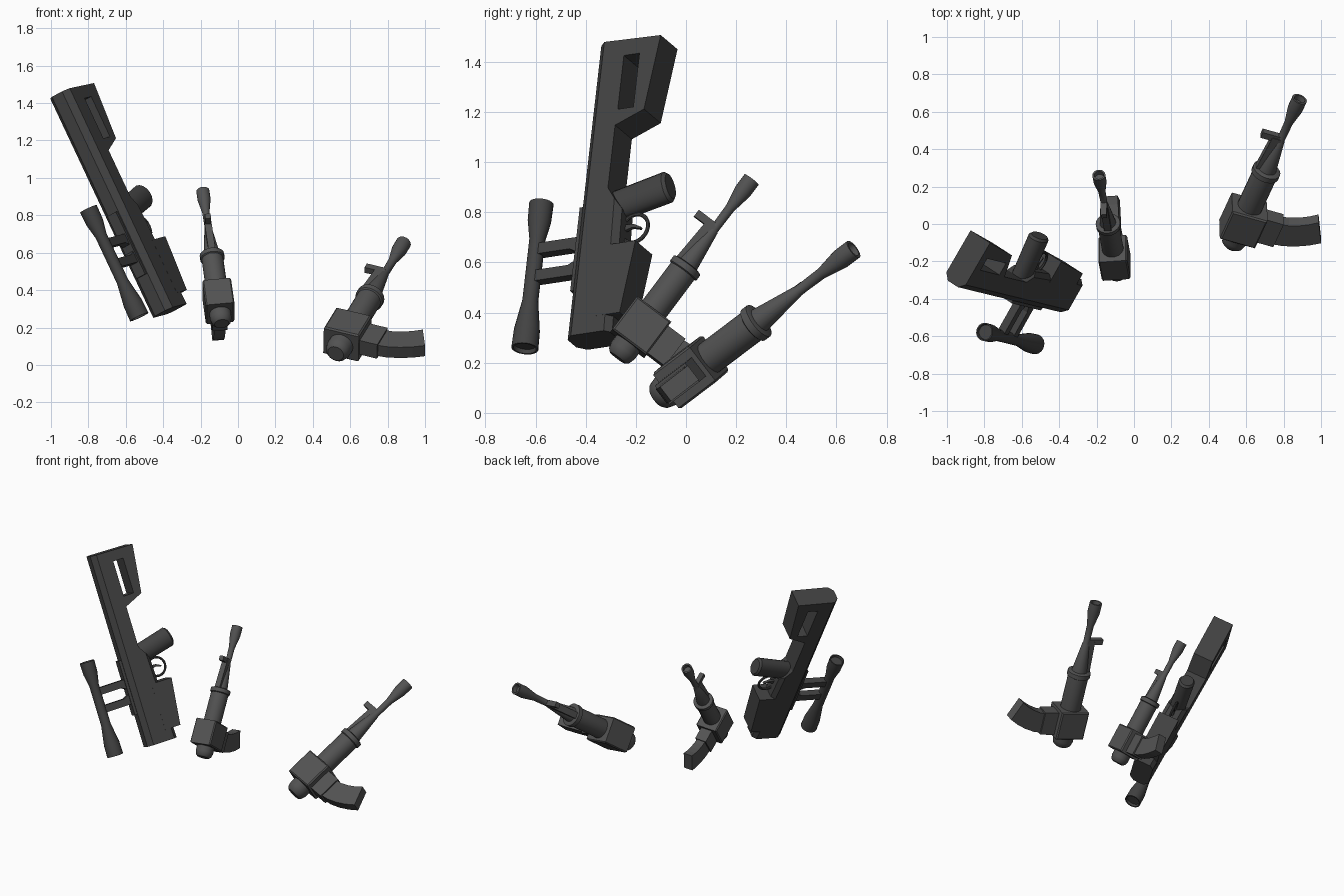
import bpy, bmesh
from math import cos, sin, pi
from mathutils import Vector, Matrix

if "Cube" in bpy.data.objects:
    bpy.data.objects.remove(bpy.data.objects["Cube"])


def material(name, v):
    m = bpy.data.materials.new(name)
    m.diffuse_color = (v, v, v, 1)
    m.use_nodes = True
    m.node_tree.nodes["Principled BSDF"].inputs["Base Color"].default_value = m.diffuse_color
    return m


DARK, MID = material("dark_grey", 0.055), material("mid_grey", 0.085)


def frame(origin, along, down, scale=1):
    """Local x runs along the length, y towards the underside, z sideways."""
    x = Vector(along).normalized()
    y = Vector(down)
    y = (y - x * y.dot(x)).normalized()
    z = x.cross(y)
    m = Matrix((x, y, z)).transposed().to_4x4()
    return Matrix.Translation(origin) @ m @ Matrix.Scale(scale, 4)


def finish(name, bm, mat, m, smooth=False):
    bmesh.ops.recalc_face_normals(bm, faces=bm.faces)
    me = bpy.data.meshes.new(name)
    bm.to_mesh(me)
    bm.free()
    me.materials.append(mat)
    ob = bpy.data.objects.new(name, me)
    bpy.context.collection.objects.link(ob)
    ob.matrix_world = m
    if smooth:
        bpy.ops.object.select_all(action='DESELECT')
        ob.select_set(True)
        bpy.context.view_layer.objects.active = ob
        bpy.ops.object.shade_smooth_by_angle(angle=0.6)
    return ob


def prism(name, pts, half, mat, m, bevels=()):
    """Side profile (x, y) widened to +-half; bevels = (test, offset) on edges."""
    bm = bmesh.new()
    f = bm.faces.new([bm.verts.new((x, y, -half)) for x, y in pts])
    ext = bmesh.ops.extrude_face_region(bm, geom=[f])["geom"]
    bmesh.ops.translate(bm, vec=(0, 0, 2 * half),
                        verts=[v for v in ext if isinstance(v, bmesh.types.BMVert)])
    bmesh.ops.recalc_face_normals(bm, faces=bm.faces)
    for test, off in bevels:
        es = [e for e in bm.edges if all(test(v.co) for v in e.verts)
              and abs(e.verts[0].co.z - e.verts[1].co.z) < 1e-4]
        bmesh.ops.bevel(bm, geom=es, offset=off, segments=1, affect='EDGES')
    return finish(name, bm, mat, m)


def box(name, x0, x1, y0, y1, half, mat, m):
    return prism(name, [(x0, y0), (x1, y0), (x1, y1), (x0, y1)], half, mat, m)


def lathe(name, prof, mat, m, sides=20):
    """Profile of (x, radius) turned around local x."""
    bm = bmesh.new()
    rings = []
    for x, r in prof:
        if r == 0:
            rings.append([bm.verts.new((x, 0, 0))] * sides)
        else:
            rings.append([bm.verts.new((x, r * cos(2 * pi * i / sides), r * sin(2 * pi * i / sides)))
                          for i in range(sides)])
    for a, b in zip(rings, rings[1:]):
        for i in range(sides):
            j = (i + 1) % sides
            bm.faces.new(list(dict.fromkeys((a[i], a[j], b[j], b[i]))))
    return finish(name, bm, mat, m, True)


# ---------- large scoped prop ----------
U, D = (-0.423, 0.103, 0.9), (0.486, 0.863, 0.13)
A0 = frame((0, 0, 0), U, D)
A = A0 @ Matrix.Translation((0, 0, -0.02))

# one-piece body and stock, chamfered along the top and the front underside
body = prism("body_and_stock", [
    (0.378, -0.56), (1.68, -0.56), (1.672, -0.266), (1.35, -0.305), (1.297, -0.432),
    (1.02, -0.432), (0.93, -0.37), (0.378, -0.35)], 0.068, DARK, A,
    [(lambda c: c.y < -0.55, 0.033), (lambda c: -0.371 < c.y < -0.34 and c.x < 0.94, 0.025)])
hole = box("stock_hole_cutter", 1.367, 1.605, -0.428, -0.356, 0.2, DARK, A)
hole.hide_render = True
hole.hide_viewport = True
mod = body.modifiers.new("stock_hole", 'BOOLEAN')
mod.operation, mod.object, mod.solver = 'DIFFERENCE', hole, 'EXACT'

# lower block ahead of the grip
prism("fore_block", [(0.45, -0.42), (0.763, -0.42), (0.763, -0.274), (0.45, -0.31)],
      0.0685, DARK, A)

# grip, oval in section
grip_dir = A.to_3x3() @ Vector((0.052, 0.226, 0))
G = frame(A @ Vector((0.96, -0.45, 0)), grip_dir, U) @ Matrix.Diagonal((1, 1, 0.78, 1))
lathe("grip", [(0, 0), (0, 0.066), (0.262, 0.068), (0.275, 0.055), (0.275, 0)], DARK, G, 16)

# trigger guard and trigger
bpy.ops.mesh.primitive_torus_add(major_radius=0.062, minor_radius=0.008,
                                 major_segments=20, minor_segments=8)
guard = bpy.context.object
guard.name = "guard_ring"
guard.data.materials.append(DARK)
guard.matrix_world = A @ Matrix.Translation((0.855, -0.328, 0))
prism("trigger", [(0.845, -0.38), (0.875, -0.38), (0.872, -0.33), (0.855, -0.295),
                  (0.848, -0.298), (0.858, -0.335)], 0.008, DARK, A)

# scope with hollow ends, on a rail with two struts
S = A @ Matrix.Translation((0, -0.779, 0))
lathe("scope", [(0.405, 0), (0.405, 0.043), (0.388, 0.046), (0.388, 0.054), (0.47, 0.052),
                (0.6, 0.032), (0.87, 0.032), (0.95, 0.047), (1.03, 0.049), (1.03, 0.042),
                (1.015, 0.039), (1.015, 0)], DARK, S)
box("scope_rail", 0.6, 0.97, -0.578, -0.55, 0.03, DARK, A)
for i, (s, k) in enumerate(((0.7, 1), (0.82, -1))):
    prism(f"scope_strut_{i + 1}", [(s - 0.024, -0.77), (s + 0.024, -0.77), (s + 0.024, -0.61),
                                   (s + 0.024 + 0.02 * (k > 0), -0.57),
                                   (s - 0.024 - 0.02 * (k < 0), -0.57), (s - 0.024, -0.61)],
          0.022, DARK, A)


# ---------- two matching barrel assemblies with curved magazines ----------
def barrel_assembly(tag, m):
    lathe(f"{tag}_main_tube", [(-0.008, 0), (-0.008, 0.045), (0.005, 0.059), (0.035, 0.068),
                               (0.5, 0.068), (0.505, 0.077), (0.535, 0.077), (0.54, 0.066),
                               (0.54, 0)], MID, m)
    lathe(f"{tag}_barrel", [(0.53, 0), (0.53, 0.052), (0.74, 0.024), (0.745, 0.021), (0.87, 0.023),
                            (0.97, 0.041), (1.04, 0.041), (1.04, 0.03), (1.01, 0.027),
                            (1.01, 0)], MID, m)
    # receiver box around the tube
    prism(f"{tag}_receiver", [(0.075, -0.1), (0.27, -0.1), (0.27, 0.1), (0.075, 0.1)],
          0.09, MID, m, [(lambda c: True, 0.008)])
    # gas tube and sight post on the upper side
    prism(f"{tag}_gas_tube", [(0.5, -0.066), (0.76, -0.052), (0.76, 0), (0.5, 0)], 0.022, MID, m)
    box(f"{tag}_sight_post", 0.738, 0.775, -0.112, 0.005, 0.018, MID, m)
    # magazine well and curved magazine
    box(f"{tag}_magazine_well", 0.09, 0.25, 0.08, 0.2, 0.047, MID, m)
    path = [(0.168, 0.18, 0.0), (0.175, 0.24, 0.1), (0.195, 0.3, 0.22),
            (0.222, 0.355, 0.34), (0.255, 0.405, 0.44)]
    front = [(a + 0.07 * cos(t), b - 0.07 * sin(t)) for a, b, t in path]
    back = [(a - 0.07 * cos(t), b + 0.07 * sin(t)) for a, b, t in path]
    prism(f"{tag}_magazine", front + back[::-1], 0.036, MID, m)


barrel_assembly("right", frame((0.525, -0.11, 0.065), (0.36, 0.777, 0.587), (0.933, -0.274, -0.233)))
barrel_assembly("middle", frame((-0.088, -0.269, 0.225), (-0.1, 0.53, 0.705), (0, 0.8, -0.6), 0.855))
